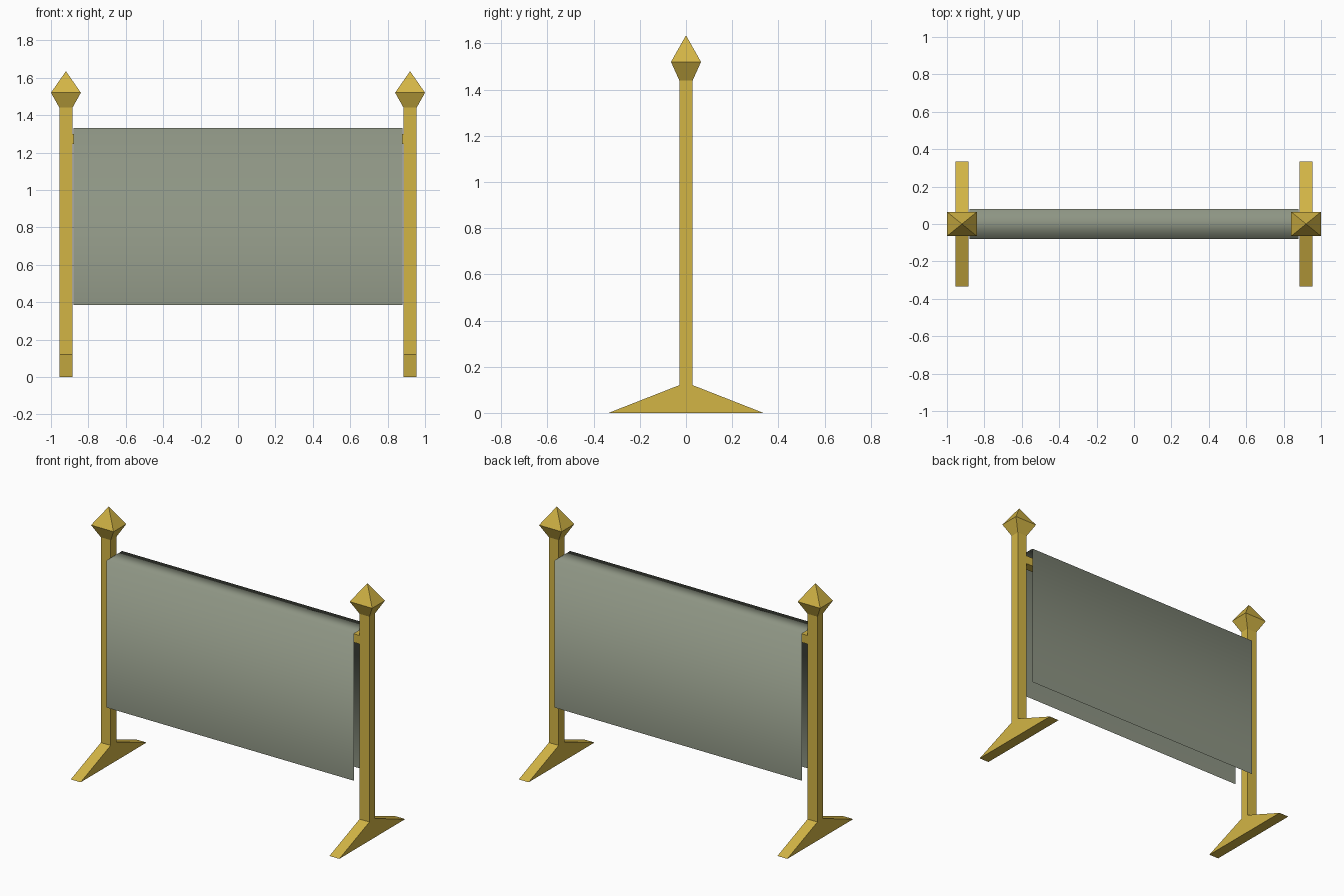
import bpy
import bmesh

if "Cube" in bpy.data.objects:
    bpy.data.objects.remove(bpy.data.objects["Cube"], do_unlink=True)


def make_material(name, color):
    mat = bpy.data.materials.new(name)
    mat.use_nodes = True
    mat.diffuse_color = color
    mat.node_tree.nodes["Principled BSDF"].inputs["Base Color"].default_value = color
    return mat


def finish(name, bm, mat, smooth=False, fix_normals=True):
    if fix_normals:
        bmesh.ops.recalc_face_normals(bm, faces=bm.faces[:])
    mesh = bpy.data.meshes.new(name)
    bm.to_mesh(mesh)
    bm.free()
    mesh.materials.append(mat)
    for poly in mesh.polygons:
        poly.use_smooth = smooth
    obj = bpy.data.objects.new(name, mesh)
    bpy.context.collection.objects.link(obj)
    return obj


gold = make_material("gold", (0.65, 0.46, 0.06, 1))
cloth = make_material("grey green cloth", (0.27, 0.30, 0.23, 1))

POST_X = 0.92
HALF_W, HALF_D = 0.035, 0.029


# Upright: flared foot, square shaft and pointed finial lofted as one solid
def make_upright(name, x):
    levels = [
        (0.0, HALF_W, 0.335),
        (0.12, HALF_W, HALF_D),
        (1.44, HALF_W, HALF_D),
        (1.52, 0.08, 0.065),
    ]
    corners = [(-1, -1), (1, -1), (1, 1), (-1, 1)]
    bm = bmesh.new()
    rings = [[bm.verts.new((x + sx * w, sy * d, z)) for sx, sy in corners]
             for z, w, d in levels]
    bm.faces.new(rings[0])
    for low, high in zip(rings, rings[1:]):
        for i in range(4):
            j = (i + 1) % 4
            bm.faces.new((low[i], low[j], high[j], high[i]))
    tip = bm.verts.new((x, 0, 1.635))
    for i in range(4):
        bm.faces.new((rings[-1][i], rings[-1][(i + 1) % 4], tip))
    finish(name, bm, gold)


for side, sign in (("left", 1), ("right", -1)):
    make_upright(side + "_post", sign * POST_X)

# Crossbar between the posts
bm = bmesh.new()
bmesh.ops.create_cube(bm, size=1)
bmesh.ops.scale(bm, vec=(2 * POST_X, 2 * HALF_D, 0.055), verts=bm.verts)
bmesh.ops.translate(bm, vec=(0, 0, 1.273), verts=bm.verts)
finish("crossbar", bm, gold)

# Thin cloth folded over the crossbar, soft shaded across the folds
profile = [(-0.08, 0.385), (-0.08, 1.33), (0.08, 1.33), (0.08, 0.385)]
bm = bmesh.new()
edges = [[bm.verts.new((x, y, z)) for y, z in profile] for x in (-0.88, 0.88)]
for i in range(len(profile) - 1):
    bm.faces.new((edges[0][i], edges[1][i], edges[1][i + 1], edges[0][i + 1]))
finish("hanging_cloth", bm, cloth, smooth=True, fix_normals=False)
